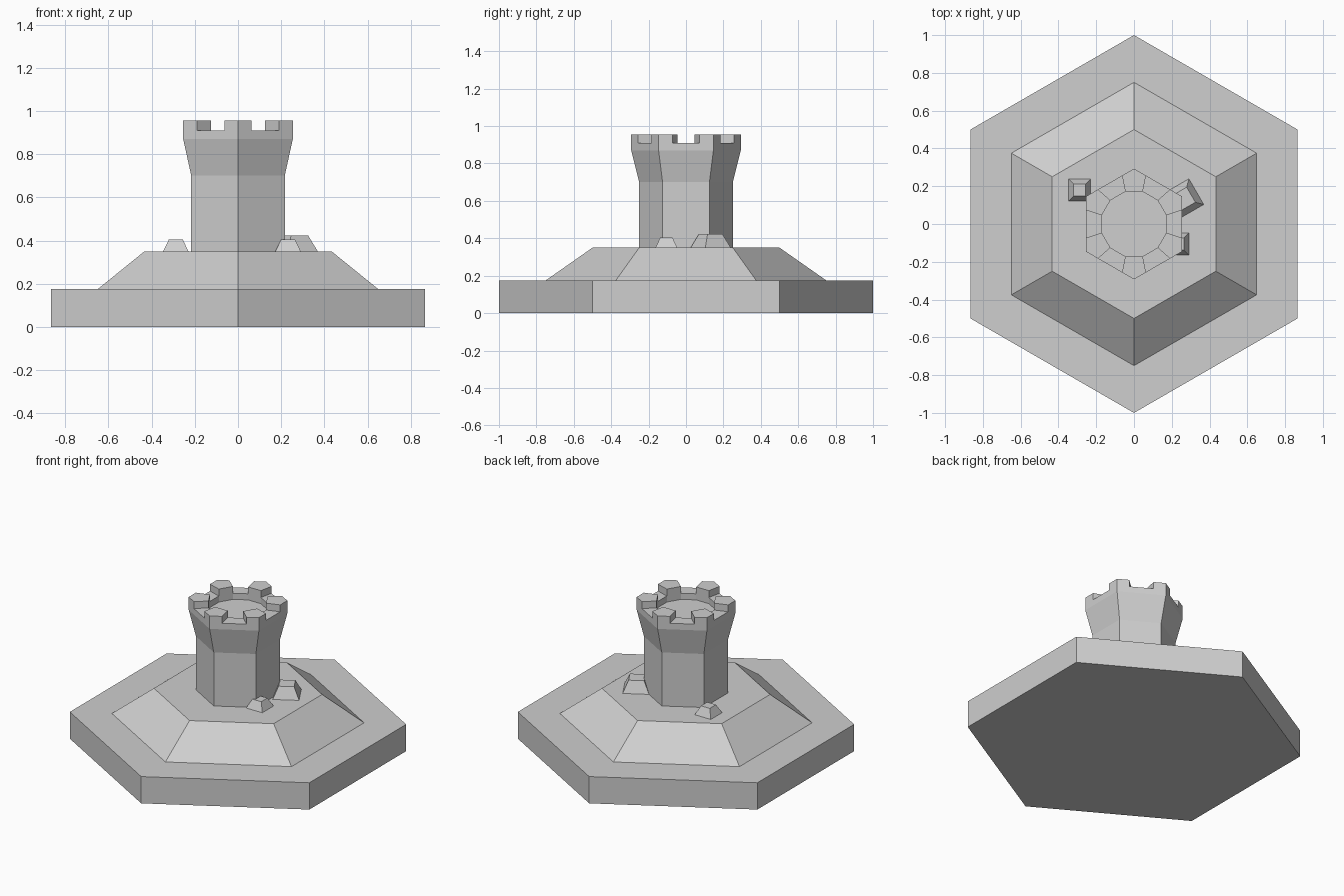
import bpy
import bmesh
from math import cos, sin, radians
from mathutils import Matrix, Vector

cube = bpy.data.objects.get("Cube")
if cube:
    bpy.data.objects.remove(cube, do_unlink=True)

STONE = (0.62, 0.62, 0.62, 1)
stone = bpy.data.materials.new("stone_grey")
stone.use_nodes = True
stone.diffuse_color = STONE
stone.node_tree.nodes["Principled BSDF"].inputs["Base Color"].default_value = STONE


def finish(name, bm):
    bmesh.ops.recalc_face_normals(bm, faces=bm.faces)
    mesh = bpy.data.meshes.new(name)
    bm.to_mesh(mesh)
    bm.free()
    mesh.materials.append(stone)
    obj = bpy.data.objects.new(name, mesh)
    bpy.context.collection.objects.link(obj)
    return obj


def polar(radius, angle, z=0):
    return Vector((radius * cos(radians(angle)), radius * sin(radians(angle)), z))


def loft(name, profile, sides=6, start=90):
    """Closed stack of regular polygons from (radius, height) pairs."""
    bm = bmesh.new()
    rings = [[bm.verts.new(polar(r, start + 360 * i / sides, z)) for i in range(sides)]
             for r, z in profile]
    for low, high in zip(rings, rings[1:]):
        for i in range(sides):
            j = (i + 1) % sides
            bm.faces.new((low[i], low[j], high[j], high[i]))
    bm.faces.new(rings[0])
    bm.faces.new(rings[-1])
    return finish(name, bm)


# Hexagonal tile, sloped mound and flared tower
loft("base_tile", [(1, 0), (1, 0.175)])
loft("mound", [(0.75, 0.175), (0.5, 0.35)])
loft("tower", [(0.25, 0.35), (0.25, 0.70), (0.293, 0.87)])


def raise_faces(bm, faces, height):
    """Extrude faces upward and return the new top faces."""
    geom = bmesh.ops.extrude_face_region(bm, geom=faces)["geom"]
    bmesh.ops.translate(bm, vec=(0, 0, height),
                        verts=[g for g in geom if isinstance(g, bmesh.types.BMVert)])
    return [g for g in geom if isinstance(g, bmesh.types.BMFace)]


# Parapet: hexagonal outside, twelve-sided inside, a merlon at each corner
bm = bmesh.new()
floor = 0.87
corners = [polar(0.293, 90 + 60 * i, floor) for i in range(6)]
sections = []
for i, corner in enumerate(corners):
    angle = 90 + 60 * i
    points = [polar(0.177, angle - 15, floor), corner.lerp(corners[i - 1], 0.25), corner,
              corner.lerp(corners[(i + 1) % 6], 0.25), polar(0.177, angle + 15, floor)]
    sections.append([bm.verts.new(p) for p in points])
for i, section in enumerate(sections):
    following = sections[(i + 1) % 6]
    bm.faces.new(section)
    bm.faces.new((section[4], section[3], following[1], following[0]))
bottom = list(bm.faces)
wall_top = raise_faces(bm, bottom, 0.04)
bmesh.ops.delete(bm, geom=[f for f in bottom if f.is_valid], context='FACES_ONLY')
for merlon in [f for f in wall_top if len(f.verts) == 5]:
    raise_faces(bm, [merlon], 0.045)
finish("parapet", bm)


# Tapered boulders: position, base width, top width, height, turn
def boulder(name, x, y, base, top, height, turn=0):
    half = 2 ** -0.5
    obj = loft(name, [(base * half, 0), (top * half, height)], sides=4, start=45 + turn)
    obj.data.transform(Matrix.Translation((x, y, 0.35)))


boulder("back_right_boulder", -0.288, 0.18, 0.117, 0.064, 0.055)
boulder("back_left_boulder", 0.262, 0.132, 0.157, 0.092, 0.073, 30)
boulder("front_left_boulder", 0.232, -0.105, 0.117, 0.064, 0.055)
